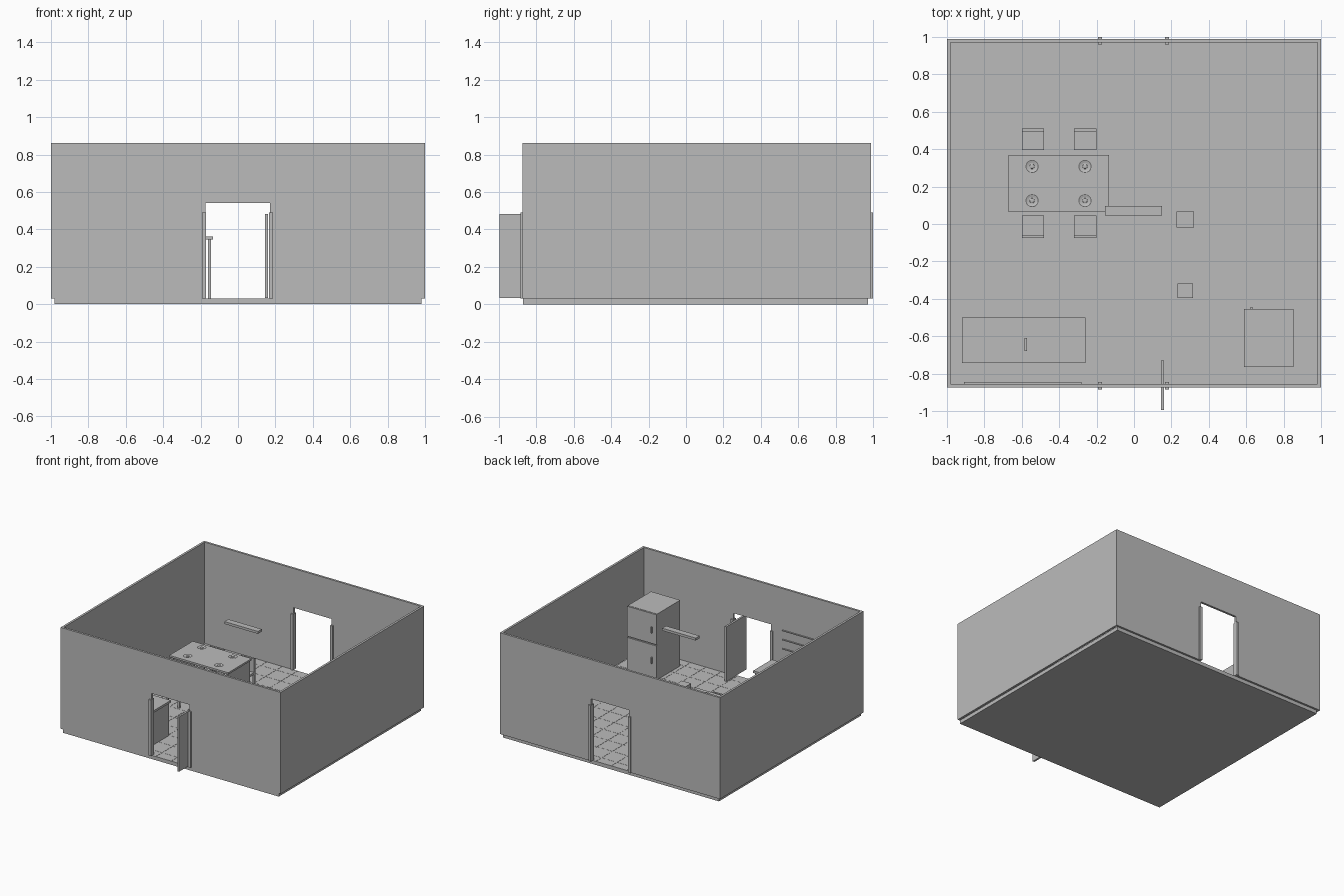
import bpy, bmesh, math
from mathutils import Vector

if "Cube" in bpy.data.objects:
    bpy.data.objects.remove(bpy.data.objects["Cube"])

grey = bpy.data.materials.new("plain grey")
grey.diffuse_color = (0.5, 0.5, 0.5, 1)
grey.use_nodes = True
grey.node_tree.nodes["Principled BSDF"].inputs["Base Color"].default_value = grey.diffuse_color


def finish(name, bm):
    bmesh.ops.recalc_face_normals(bm, faces=bm.faces)
    me = bpy.data.meshes.new(name)
    bm.to_mesh(me)
    bm.free()
    me.materials.append(grey)
    ob = bpy.data.objects.new(name, me)
    bpy.context.collection.objects.link(ob)
    return ob


def add_box(bm, x0, x1, y0, y1, z0, z1):
    vs = bmesh.ops.create_cube(bm, size=1)["verts"]
    for v in vs:
        v.co = Vector(((x0 + x1) / 2 + v.co.x * (x1 - x0),
                       (y0 + y1) / 2 + v.co.y * (y1 - y0),
                       (z0 + z1) / 2 + v.co.z * (z1 - z0)))


def boxes(name, *dims):
    bm = bmesh.new()
    for d in dims:
        add_box(bm, *d)
    return finish(name, bm)


def lathe(name, cx, cy, profile, n=20):
    """Revolve (radius, z) points about a vertical axis."""
    bm = bmesh.new()
    rings = [[bm.verts.new((cx + r * math.cos(math.tau * i / n),
                            cy + r * math.sin(math.tau * i / n), z)) for i in range(n)]
             for r, z in profile]
    for a, b in zip(rings, rings[1:]):
        for i in range(n):
            j = (i + 1) % n
            bm.faces.new((a[i], a[j], b[j], b[i]))
    bm.faces.new(rings[0])
    bm.faces.new(rings[-1])
    return finish(name, bm)


FLOOR = 0.03
TOP = 0.862

# Floor slab with raised grout lines
boxes("floor", (-0.98, 0.98, -0.87, 0.972, 0, FLOOR))
step = 0.14
lines = []
for i in range(-6, 7):
    lines.append((i * step - 0.003, i * step + 0.003, -0.855, 0.968, FLOOR - 0.002, FLOOR + 0.0015))
for i in range(-6, 7):
    y = 0.055 + i * step
    lines.append((-0.978, 0.978, y - 0.003, y + 0.003, FLOOR - 0.002, FLOOR + 0.001))
boxes("floor_grout", *lines)

# Side walls
for side, s in (("left", -1), ("right", 1)):
    boxes(side + "_wall", (min(s, s * 0.982), max(s, s * 0.982), -0.874, 0.988, FLOOR, TOP))

# Front and back walls, each with a doorway cut in the outline
outline = [(-0.982, FLOOR), (-0.175, FLOOR), (-0.175, 0.54), (0.17, 0.54),
           (0.17, FLOOR), (0.982, FLOOR), (0.982, TOP), (-0.982, TOP)]
for name, y0, y1 in (("front_wall", -0.874, -0.856), ("back_wall", 0.97, 0.988)):
    bm = bmesh.new()
    face = bm.faces.new([bm.verts.new((x, y0, z)) for x, z in outline])
    ext = bmesh.ops.extrude_face_region(bm, geom=[face])["geom"]
    bmesh.ops.translate(bm, vec=(0, y1 - y0, 0),
                        verts=[v for v in ext if isinstance(v, bmesh.types.BMVert)])
    finish(name, bm)
    # Door posts
    yc = (y0 + y1) / 2
    boxes(name + "_door_posts",
          (-0.193, -0.172, yc - 0.02, yc + 0.02, FLOOR, 0.49),
          (0.166, 0.188, yc - 0.02, yc + 0.02, FLOOR, 0.49))

# Open front door
boxes("front_door", (0.145, 0.161, -0.995, -0.73, FLOOR + 0.003, 0.482))

# Dining table with solid end panels
boxes("table_top", (-0.67, -0.135, 0.065, 0.37, 0.347, 0.362))
boxes("table_ends", (-0.66, -0.645, 0.075, 0.36, FLOOR, 0.348),
      (-0.16, -0.145, 0.075, 0.36, FLOOR, 0.348))

# Plates with food
for i, (px, py) in enumerate([(x, y) for x in (-0.545, -0.262) for y in (0.125, 0.308)]):
    lathe(f"plate_{i}", px, py, [(0.02, 0.362), (0.035, 0.367), (0.033, 0.368), (0.02, 0.364)])
    lathe(f"food_{i}", px, py, [(0.014, 0.363), (0.013, 0.368), (0.007, 0.371)], 10)

# Four chairs, backs facing away from the table
for i, (x0, ya, yb) in enumerate([(x, a, b) for x in (-0.6, -0.32)
                                  for a, b in ((0.395, 0.51), (0.045, -0.075))]):
    x1, s = x0 + 0.12, 1 if yb > ya else -1
    def span(a, b):
        return min(a, b), max(a, b)
    parts = [(x0, x1, *span(ya, yb), 0.165, 0.183),
             (x0, x1, *span(yb - s * 0.016, yb), 0.18, 0.295)]
    for lx in (x0, x1 - 0.015):
        parts.append((lx, lx + 0.015, *span(ya, ya + s * 0.015), FLOOR, 0.168))
        parts.append((lx, lx + 0.015, *span(yb, yb - s * 0.015), FLOOR, 0.168))
    boxes(f"chair_{i}", *parts)

# Kitchen counter and tap
boxes("counter", (-0.91, -0.27, -0.735, -0.51, FLOOR, 0.302))
boxes("counter_top", (-0.92, -0.26, -0.742, -0.5, 0.3, 0.318))
boxes("tap", (-0.585, -0.573, -0.68, -0.668, 0.317, 0.372),
      (-0.585, -0.573, -0.68, -0.61, 0.365, 0.376))

# Thin strips on the wall behind the counter
boxes("wall_strips", *[(-0.91, -0.28, -0.857, -0.846, z - 0.003, z + 0.003)
                       for z in (0.37, 0.445, 0.52)])

# Refrigerator with two doors and handles
boxes("fridge_body", (0.588, 0.853, -0.765, -0.465, FLOOR, 0.57))
boxes("fridge_doors", (0.588, 0.853, -0.464, -0.454, 0.045, 0.312),
      (0.588, 0.853, -0.464, -0.454, 0.322, 0.568))
boxes("fridge_handles", *[(0.623, 0.633, -0.455, -0.444, z - 0.025, z + 0.025)
                          for z in (0.185, 0.435)])

# Two low stools
boxes("stool_back", (0.228, 0.32, -0.02, 0.068, FLOOR, 0.122))
boxes("stool_front", (0.232, 0.316, -0.396, -0.318, FLOOR, 0.122))

# Hanging ceiling lamp
boxes("ceiling_lamp", (-0.155, 0.15, 0.045, 0.095, 0.765, 0.785))
